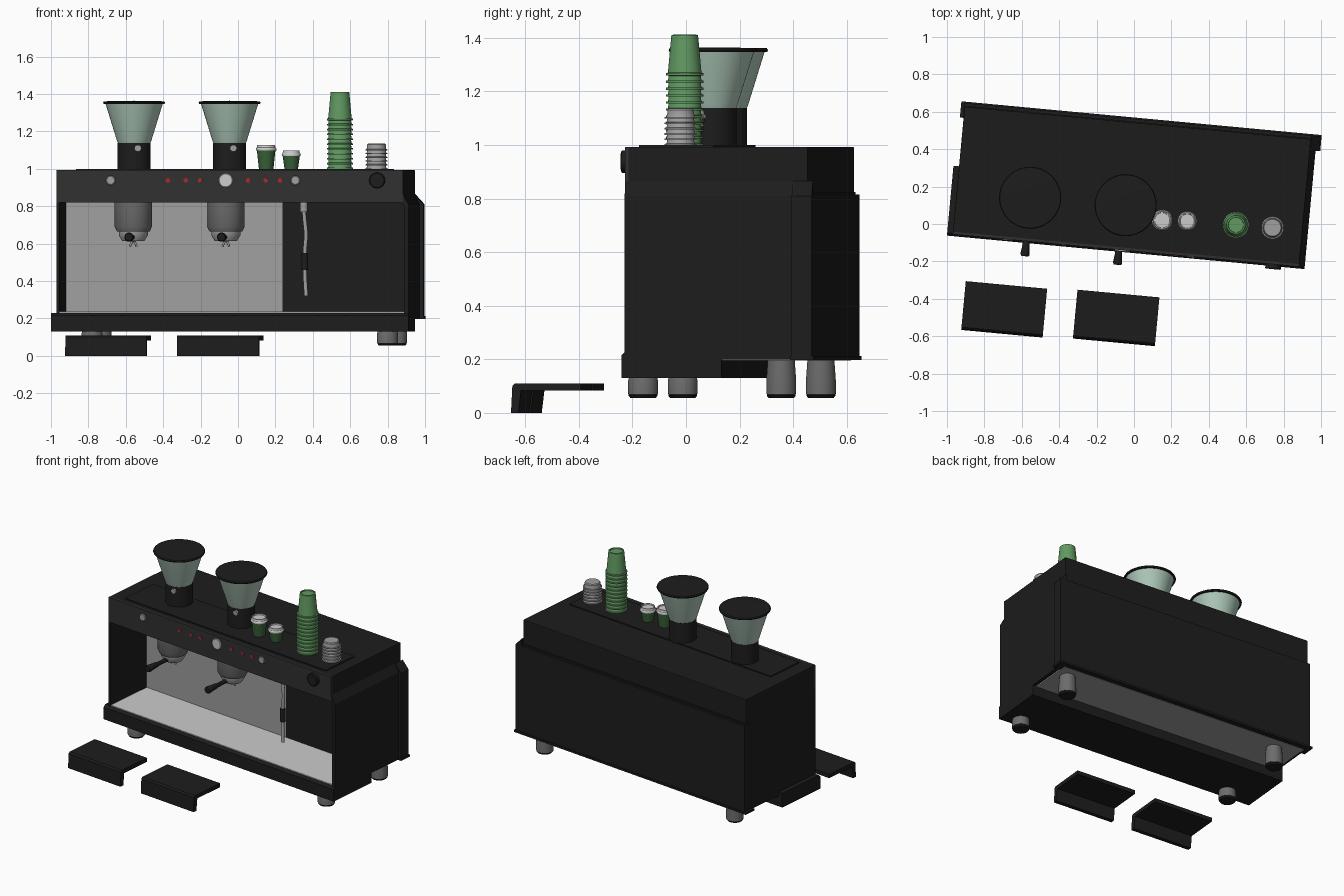
import bpy, bmesh, math
from mathutils import Matrix, Vector

if "Cube" in bpy.data.objects:
    bpy.data.objects.remove(bpy.data.objects["Cube"])

# whole scene is turned slightly about z
TURN = Matrix.Rotation(math.radians(-5.35), 4, 'Z')


def mat(name, *rgb):
    m = bpy.data.materials.new(name)
    m.diffuse_color = (*rgb, 1)
    m.use_nodes = True
    m.node_tree.nodes["Principled BSDF"].inputs["Base Color"].default_value = m.diffuse_color
    return m


BLACK = mat("black", 0.012, 0.012, 0.012)
CHAR = mat("charcoal", 0.03, 0.03, 0.03)
STEEL = mat("steel", 0.35, 0.35, 0.35)
LIGHT = mat("light_steel", 0.6, 0.6, 0.6)
DARKSTEEL = mat("dark_steel", 0.15, 0.15, 0.15)
GLASS = mat("hopper_glass", 0.42, 0.58, 0.48)
GREEN = mat("cup_green", 0.12, 0.32, 0.12)
DGREEN = mat("dark_green", 0.04, 0.12, 0.04)
RED = mat("red", 0.4, 0.02, 0.03)


def finish(name, bm, m, smooth=False):
    bmesh.ops.recalc_face_normals(bm, faces=bm.faces)
    me = bpy.data.meshes.new(name)
    bm.to_mesh(me)
    bm.free()
    me.transform(TURN)
    me.materials.append(m)
    ob = bpy.data.objects.new(name, me)
    bpy.context.collection.objects.link(ob)
    if smooth:
        bpy.ops.object.select_all(action='DESELECT')
        ob.select_set(True)
        bpy.context.view_layer.objects.active = ob
        bpy.ops.object.shade_smooth_by_angle(angle=math.radians(35))
    return ob


def box(name, x0, x1, y0, y1, z0, z1, m, bevel=0):
    bm = bmesh.new()
    size = Matrix.Diagonal((x1 - x0, y1 - y0, z1 - z0, 1))
    mid = Matrix.Translation(((x0 + x1) / 2, (y0 + y1) / 2, (z0 + z1) / 2))
    bmesh.ops.create_cube(bm, size=1, matrix=mid @ size)
    if bevel:
        bmesh.ops.bevel(bm, geom=bm.edges[:], offset=bevel, segments=2,
                        affect='EDGES', profile=0.5)
    return finish(name, bm, m)


def prism(name, pts, axis, a, b, m):
    """Extrude a profile along x (profile y,z) or y (profile x,z)."""
    bm = bmesh.new()
    put = (lambda p, t: (t, p[0], p[1])) if axis == 'x' else (lambda p, t: (p[0], t, p[1]))
    f = bm.faces.new([bm.verts.new(put(p, a)) for p in pts])
    ext = bmesh.ops.extrude_face_region(bm, geom=[f])
    d = Vector(put((0, 0), b - a))
    bmesh.ops.translate(bm, vec=d, verts=[v for v in ext['geom'] if isinstance(v, bmesh.types.BMVert)])
    return finish(name, bm, m)


def lathe(name, prof, x, y, m, z=0, front=False, n=32):
    """Revolve (radius, height) points; front=True points the axis to -y."""
    bm = bmesh.new()
    vs = [bm.verts.new((r, 0, h)) for r, h in prof]
    es = [bm.edges.new(p) for p in zip(vs, vs[1:])]
    bmesh.ops.spin(bm, geom=vs + es, cent=(0, 0, 0), axis=(0, 0, 1),
                   angle=2 * math.pi, steps=n, use_duplicate=False)
    bmesh.ops.remove_doubles(bm, verts=bm.verts, dist=1e-5)
    M = Matrix.Translation((x, y, z))
    if front:
        M = M @ Matrix.Rotation(math.pi / 2, 4, 'X')
    bm.transform(M)
    return finish(name, bm, m, True)


def disc(r, h0, h1):
    return [(0, h0), (r, h0), (r, h1), (0, h1)]


def tube(name, pts, r, m):
    cu = bpy.data.curves.new(name, 'CURVE')
    cu.dimensions, cu.bevel_depth, cu.use_fill_caps = '3D', r, True
    cu.bevel_resolution = 3
    sp = cu.splines.new('BEZIER')
    sp.bezier_points.add(len(pts) - 1)
    for b, p in zip(sp.bezier_points, pts):
        b.co = p
        b.handle_left_type = b.handle_right_type = 'AUTO'
    cu.materials.append(m)
    ob = bpy.data.objects.new(name, cu)
    ob.matrix_world = TURN
    bpy.context.collection.objects.link(ob)


# body: upper housing, back housing, open front bay with thin sides
box("upper_housing", -0.96, 0.90, -0.135, 0.54, 0.82, 0.993, BLACK, 0.004)
box("control_panel", -0.96, 0.90, -0.145, -0.13, 0.82, 0.993, CHAR)
box("top_plate", -0.86, 0.82, -0.10, 0.18, 0.99, 1.0, BLACK)
box("back_housing", -0.96, 0.90, 0.225, 0.545, 0.205, 0.825, BLACK)
prism("back_cover", [(-0.965, 0.2), (0.95, 0.2), (0.95, 0.81), (0.90, 0.865), (0.90, 0.815),
                     (-0.965, 0.815)], 'y', 0.485, 0.56, BLACK)
box("back_lip", -0.98, 0.955, 0.48, 0.567, 0.198, 0.212, BLACK)
box("left_side", -0.96, -0.945, -0.143, 0.25, 0.2, 0.83, BLACK)
prism("right_side", [(0.905, 0.2), (0.93, 0.2), (0.93, 0.81), (0.90, 0.865), (0.89, 0.82),
                     (0.905, 0.80)], 'y', -0.143, 0.49, BLACK)
box("splash_panel", -0.945, 0.22, 0.215, 0.23, 0.22, 0.82, STEEL)
box("dark_panel", 0.22, 0.905, 0.215, 0.23, 0.22, 0.82, BLACK)
box("underside", -0.94, 0.90, 0.22, 0.53, 0.196, 0.206, STEEL)

# base with the work surface
prism("base", [(-0.155, 0.13), (0.22, 0.13), (0.22, 0.23), (-0.14, 0.23), (-0.155, 0.215)],
      'x', -0.99, 0.93, BLACK)
box("work_surface", -0.945, 0.905, -0.138, 0.215, 0.225, 0.236, LIGHT)

# feet
for x in (-0.776, 0.811):
    for y, top in ((-0.085, 0.14), (0.433, 0.205)):
        lathe("foot", [(0, 0.07), (0.056, 0.07), (0.056, 0.12), (0.05, top), (0, top)], x, y, DARKSTEEL)
        lathe("foot_pad", [(0, 0.056), (0.048, 0.056), (0.054, 0.064), (0.054, 0.072), (0, 0.072)],
              x, y, BLACK)

# controls on the front panel
for x, r, d, m in ((-0.67, 0.025, 0.006, STEEL), (0.322, 0.025, 0.006, STEEL),
                   (-0.052, 0.038, 0.008, LIGHT), (0.762, 0.042, 0.026, BLACK)):
    lathe("dial", [(0, -0.01), (r, -0.01), (r, d - 0.003), (r - 0.004, d), (0, d)],
          x, -0.145, m, 0.938, True)
for x in (-0.363, -0.267, -0.19, 0.068, 0.163, 0.24):
    lathe("red_button", disc(0.012, -0.01, 0.004), x, -0.145, RED, 0.938, True, 16)

# bean hoppers
for x, y in ((-0.566, 0.088), (-0.054, 0.096)):
    lathe("hopper_base", disc(0.088, 0.99, 1.138), x, y, BLACK, n=40)
    lathe("hopper_cone", [(0, 1.136), (0.086, 1.136), (0.092, 1.15), (0.154, 1.35), (0, 1.35)],
          x, y, GLASS, n=40)
    lathe("hopper_lid", [(0, 1.347), (0.163, 1.347), (0.166, 1.354), (0.162, 1.361), (0, 1.364)],
          x, y, BLACK, n=40)
    lathe("hopper_knob", disc(0.018, 0, 0.012), x + 0.03, y - 0.082, STEEL, 1.11, True, 16)

# group heads with filter handles and spouts
for x in (-0.565, -0.068):
    y = 0.03
    lathe("group_head", [(0, 0.82), (0.1, 0.82), (0.1, 0.69), (0.088, 0.665), (0, 0.665)], x, y, DARKSTEEL)
    lathe("filter_holder", [(0, 0.67), (0.078, 0.67), (0.078, 0.645), (0.06, 0.615), (0, 0.612)], x, y, STEEL)
    lathe("filter_handle", [(0, 0), (0.013, 0), (0.014, 0.16), (0.018, 0.17), (0.019, 0.2),
                            (0.025, 0.245), (0.02, 0.255), (0, 0.256)], x, y, BLACK, 0.635, True, 20)
    tube("spout", [(x - 0.018, y, 0.583), (x - 0.012, y, 0.6), (x, y, 0.612),
                   (x + 0.012, y, 0.6), (x + 0.018, y, 0.583)], 0.006, STEEL)

# steam wand
wx, wy = 0.355, 0.02
tube("steam_wand", [(wx - 0.005, wy, 0.82), (wx, wy, 0.74), (wx + 0.008, wy, 0.65), (wx + 0.002, wy, 0.55),
                    (wx + 0.002, wy, 0.45), (wx + 0.01, wy - 0.01, 0.32)], 0.011, STEEL)
lathe("wand_joint", disc(0.02, 0.77, 0.825), wx - 0.003, wy, STEEL, n=20)
lathe("wand_grip", disc(0.018, 0.46, 0.55), wx + 0.002, wy, BLACK, n=20)


# stacks of upturned cups
def stack(name, x, y, r, count, step, top, m):
    prof = [(0, 0.998)]
    for i in range(count):
        z = 0.998 + i * step
        prof += [(r, z), (r, z + step * 0.3), (r - 0.007, z + step * 0.35), (r - 0.01, z + step)]
    lathe(name, prof + top, x, y, m)


stack("green_cup_stack", 0.543, 0.046, 0.070, 10, 0.026,
      [(0.07, 1.26), (0.07, 1.268), (0.063, 1.27), (0.05, 1.41), (0.042, 1.412), (0.04, 1.405), (0, 1.405)], GREEN)
stack("grey_cup_stack", 0.739, 0.049, 0.060, 6, 0.02, [(0.05, 1.13), (0.045, 1.136), (0, 1.136)], STEEL)

# lidded cups
for x, y, r, h in ((0.148, 0.034, 0.054, 0.13), (0.282, 0.042, 0.05, 0.1)):
    lathe("lidded_cup", [(0, 0), (r * 0.72, 0), (r * 0.93, h - 0.025), (0, h - 0.025)], x, y, DGREEN, 0.998)
    lathe("cup_lid", [(0, h - 0.03), (r, h - 0.03), (r * 1.03, h - 0.022), (r, h - 0.018), (r * 0.93, h - 0.015),
                      (r * 0.88, h), (r * 0.78, h), (r * 0.75, h - 0.008), (0, h - 0.008)],
          x, y, LIGHT, 0.998)

# loose trays lying in front
for x0, x1, y in ((-0.867, -0.43, -0.65), (-0.268, 0.172, -0.64)):
    prism("drip_tray", [(y, 0), (y + 0.028, 0), (y + 0.038, 0.083), (y + 0.262, 0.083), (y + 0.262, 0.11),
                        (y + 0.015, 0.11), (y + 0.005, 0.1)], 'x', x0, x1, BLACK)
